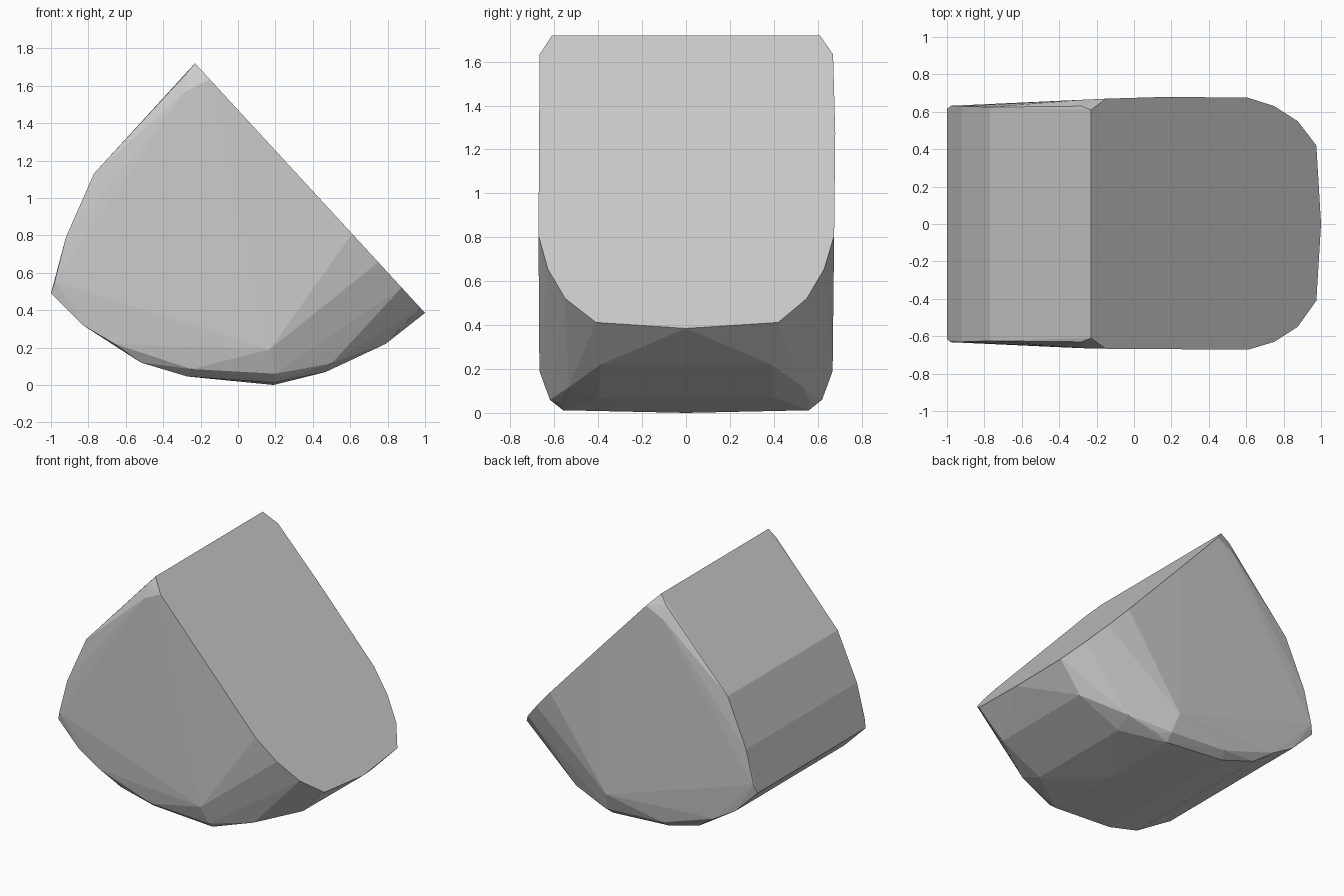
import bpy, bmesh

if "Cube" in bpy.data.objects:
    bpy.data.objects.remove(bpy.data.objects["Cube"])

stone = bpy.data.materials.new("plain grey")
stone.diffuse_color = (0.6, 0.6, 0.6, 1)
stone.use_nodes = True
stone.node_tree.nodes["Principled BSDF"].inputs["Base Color"].default_value = stone.diffuse_color


def cut_z(x):
    """Height of the slanted flat cut at x."""
    return 1.72 - (x + 0.23) * 1.335 / 1.23


# Outline of the flat cut: x, front y, back y
cut = [(-0.23, -0.61, 0.61), (-0.15, -0.667, 0.67), (0.61, -0.672, 0.675),
       (0.75, -0.63, 0.63), (0.875, -0.55, 0.55), (0.975, -0.41, 0.42)]
points = [(x, y, cut_z(x)) for x, *ys in cut for y in ys]
points += [(1.0, 0, cut_z(1.0)), (0.18, 0.68, cut_z(0.18))]

# Rounded back and belly, mirrored front to back: x, half width, z
shell = [(-0.28, 0.63, 1.66), (-0.28, 0.664, 1.57),
         (-0.77, 0.625, 1.13), (-0.92, 0.63, 0.79), (-0.98, 0.632, 0.55),
         (-1.0, 0.615, 0.49), (-0.83, 0.62, 0.32), (-0.66, 0.625, 0.22),
         (-0.52, 0.59, 0.12), (-0.27, 0.57, 0.045), (-0.25, 0.625, 0.085),
         (0.19, 0.56, 0.012), (0.20, 0.62, 0.06), (0.17, 0.668, 0.19),
         (0.27, 0.57, 0.045), (0.50, 0.535, 0.115), (0.47, 0.40, 0.07),
         (0.79, 0.39, 0.22)]
points += [(x, s * y, z) for x, y, z in shell for s in (-1, 1)]
points.append((0.19, 0, 0.0))

# Faceted boulder wrapped round the outline points
bm = bmesh.new()
for p in points:
    bm.verts.new(p)
hull = bmesh.ops.convex_hull(bm, input=bm.verts[:])
loose = {v for v in hull["geom_interior"] + hull["geom_unused"]
         if isinstance(v, bmesh.types.BMVert)}
bmesh.ops.delete(bm, geom=[v for v in loose if v.is_valid], context='VERTS')
bmesh.ops.dissolve_limit(bm, angle_limit=0.01, verts=bm.verts[:], edges=bm.edges[:])
bmesh.ops.recalc_face_normals(bm, faces=bm.faces[:])
mesh = bpy.data.meshes.new("cut_boulder")
bm.to_mesh(mesh)
bm.free()
mesh.materials.append(stone)
bpy.context.collection.objects.link(bpy.data.objects.new("cut_boulder", mesh))
